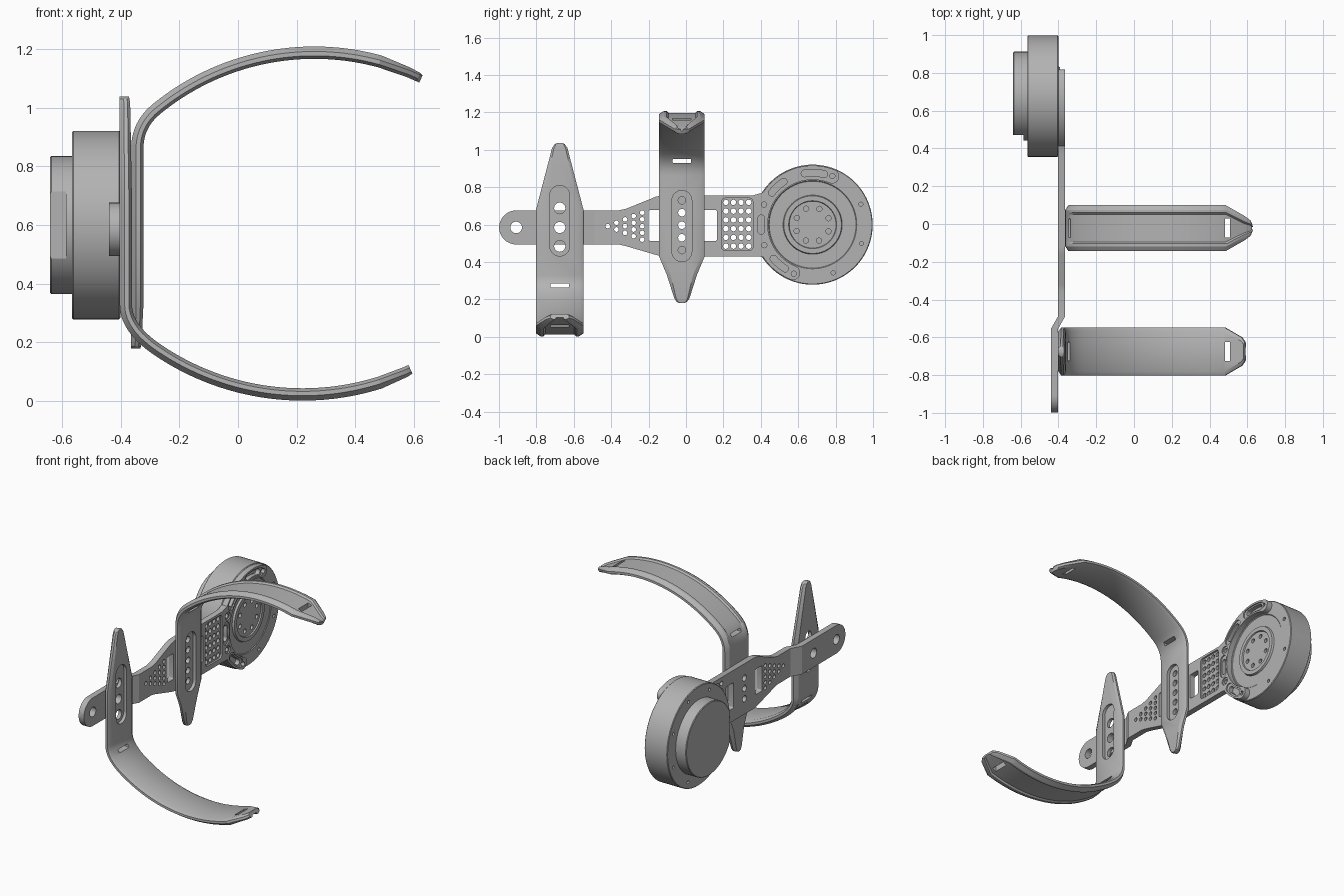
import bpy, bmesh
from math import sin, cos, pi, radians, sqrt
from mathutils import Vector

cube = bpy.data.objects.get("Cube")
if cube:
    bpy.data.objects.remove(cube, do_unlink=True)

grey = bpy.data.materials.new("satin grey")
grey.use_nodes = True
GREY = (0.45, 0.45, 0.45, 1)
grey.diffuse_color = GREY
grey.node_tree.nodes["Principled BSDF"].inputs["Base Color"].default_value = GREY

MY, MZ = 0.677, 0.60      # motor axis
AZ = 0.585                # arm centre height


def finish(name, bm):
    me = bpy.data.meshes.new(name)
    bm.to_mesh(me)
    bm.free()
    me.materials.append(grey)
    ob = bpy.data.objects.new(name, me)
    bpy.context.collection.objects.link(ob)
    return ob


def cut(ob, x0, x1, outlines):
    """Subtract prisms and bake; a second solver steps in if the first gives nothing."""
    bm = bmesh.new()
    for outline in outlines:
        prism(bm, outline, x0, x1)
    tool = finish("cutter", bm)
    tool.hide_render = True
    mod = ob.modifiers.new("cut", "BOOLEAN")
    mod.operation, mod.object = "DIFFERENCE", tool
    for solver in ("EXACT", "MANIFOLD"):
        mod.solver = solver
        graph = bpy.context.evaluated_depsgraph_get()
        me = bpy.data.meshes.new_from_object(ob.evaluated_get(graph))
        if me.polygons:
            break
    ob.modifiers.clear()
    if me.polygons:
        ob.data = me
    bpy.data.objects.remove(tool, do_unlink=True)


def smooth(ob):
    ob.data.shade_smooth()
    ob.data.set_sharp_from_angle(angle=radians(28))


def prism(bm, outline, x0, x1):
    """Extrude a counter-clockwise (y, z) outline along x."""
    a, b = [[bm.verts.new((x, y, z)) for y, z in outline] for x in (x0, x1)]
    bm.faces.new(a[::-1])
    bm.faces.new(b)
    for i in range(len(a)):
        j = (i + 1) % len(a)
        bm.faces.new((a[i], a[j], b[j], b[i]))


def arc(y, z, r, a0, a1, n=12):
    return [(y + r * cos(radians(a0 + (a1 - a0) * i / n)),
             z + r * sin(radians(a0 + (a1 - a0) * i / n))) for i in range(n + 1)]


def circle(y, z, r, n=24):
    return arc(y, z, r, 0, 360, n)[:-1]


def rect(y0, y1, z0, z1, r=0.01):
    return (arc(y1 - r, z1 - r, r, 0, 90, 4) + arc(y0 + r, z1 - r, r, 90, 180, 4)
            + arc(y0 + r, z0 + r, r, 180, 270, 4) + arc(y1 - r, z0 + r, r, 270, 360, 4))


def polar(r, a):
    return MY + r * cos(radians(a)), MZ + r * sin(radians(a))


def band(r, half, a0, a1):
    """Curved slot about the motor axis with round ends."""
    return (arc(MY, MZ, r + half, a0, a1, 24) + arc(*polar(r, a1), half, a1, a1 + 180)[1:-1]
            + arc(MY, MZ, r - half, a1, a0, 24) + arc(*polar(r, a0), half, a0 + 180, a0 + 360)[1:-1])


# Motor housing
bm = bmesh.new()
profile = [(-0.64, 0), (-0.64, 0.231), (-0.636, 0.235), (-0.565, 0.235), (-0.565, 0.317),
           (-0.561, 0.321), (-0.405, 0.321), (-0.401, 0.317), (-0.401, 0.236), (-0.405, 0.232),
           (-0.405, 0.158), (-0.392, 0.154), (-0.392, 0.128), (-0.4, 0.125), (-0.4, 0)]
vs = [bm.verts.new((x, MY, MZ + r)) for x, r in profile]
es = [bm.edges.new(p) for p in zip(vs, vs[1:])]
bmesh.ops.spin(bm, geom=vs + es, cent=(0, MY, MZ), axis=(1, 0, 0), angle=2 * pi, steps=96)
bmesh.ops.remove_doubles(bm, verts=bm.verts, dist=1e-5)
bmesh.ops.recalc_face_normals(bm, faces=bm.faces)
motor = finish("motor_housing", bm)
cut(motor, -0.43, -0.38, [circle(*polar(0.092, 22 + 45 * i), 0.014, 16) for i in range(8)]
    + [circle(*polar(0.28, a), 0.011, 16) for a in (23, -21, -67)])
cut(motor, -0.6, -0.54, [circle(*polar(0.28, 23 + 45 * i), 0.01, 16) for i in range(8)])
cut(motor, -0.7, -0.585, [rect(0.3, 0.472, 0.3, 0.9)])
smooth(motor)

# Arm with hooked motor bracket
X0, X1 = -0.403, -0.365
outline = (arc(MY, MZ, 0.316, 68, 147, 30)
           + [(0.36, 0.757), (-0.12, 0.757), (-0.16, 0.75), (-0.32, 0.685), (-0.36, 0.676)]
           + arc(-0.908, AZ, 0.091, 90, 270, 24)
           + [(-0.36, 0.494), (-0.32, 0.485), (-0.16, 0.438), (-0.12, 0.43), (0.36, 0.43)]
           + arc(MY, MZ, 0.316, 213, 248, 16)
           + arc(*polar(0.278, 248), 0.038, 248, 428)[1:-1]
           + arc(MY, MZ, 0.24, 248, 68, 48)
           + arc(*polar(0.278, 68), 0.038, -112, 68)[1:-1])
bm = bmesh.new()
prism(bm, outline, X0, X1)
for y in (-0.49, -0.555):
    bmesh.ops.bisect_plane(bm, geom=bm.verts[:] + bm.edges[:] + bm.faces[:],
                           plane_co=(0, y, 0), plane_no=(0, 1, 0))
for v in bm.verts:
    if v.co.y < -0.55:
        v.co.x -= 0.037
arm = finish("arm", bm)

# Shallow pockets in the arm
slots = [(74, 102), (121, 145), (170, 190), (218, 241)]
cut(arm, X1 - 0.012, X1 + 0.05, [rect(0.19, 0.358, 0.462, 0.742, 0.02)])
cut(arm, X1 - 0.008, X1 + 0.05, [band(0.277, 0.027, a0, a1) for a0, a1 in slots]
    + [circle(*polar(0.281, a), 0.025) for a in (157.5, 203)])

# Through holes in the arm: bolts, windows, triangle, grid and bracket
cut(arm, -0.5, -0.3, [circle(y, AZ, 0.031) for y in (-0.908, -0.675)]
    + [rect(y0, y1, 0.512, 0.678) for y0, y1 in ((-0.2, -0.135), (0.09, 0.166))]
    + [circle(-0.022, z, 0.02) for z in (0.53, 0.597, 0.664)])
cut(arm, -0.5, -0.3, [circle(-0.418 + 0.046 * col, 0.592 + 0.036 * (row - col / 2), 0.0125, 14)
                      for col in range(5) for row in range(col + 1)])
cut(arm, -0.5, -0.3, [circle(0.213 + 0.0407 * i, 0.485 + 0.0468 * j, 0.0145, 16)
                      for i in range(4) for j in range(6)])
cut(arm, -0.5, -0.3, [band(0.277, 0.018, a0 + 3, a1 - 3) for a0, a1 in slots]
    + [circle(*polar(0.281, a), 0.014, 16) for a in (68, 157.5, 203, 249)])
smooth(arm)


def strap(name, yc, back, bend, centre, radius, up, tip, tail, holes, hole_r, pocket, slot_z):
    """Tapered upright that bends into a curved cuff; tip and tail give half widths."""
    half, thick = tip[-1][1], 0.042
    cx, cz = centre

    def arc_z(x):
        return cz + up * sqrt(radius ** 2 - (x - cx) ** 2)

    path = [(back, z, w, 0) for z, w in tip] + [(back, (tip[-1][0] + bend) / 2, half, 0)]
    start = Vector((back, bend))
    end = Vector((-0.29, arc_z(-0.29)))
    slope = -(end.x - cx) / (end.y - cz)
    corner = Vector((back, end.y + slope * (back - end.x)))
    for i in range(10):
        t = i / 10
        p = start * (1 - t) ** 2 + corner * 2 * t * (1 - t) + end * t * t
        path.append((p.x, p.y, half, t))
    for i in range(33):
        x = end.x + (tail[0][0] - end.x) * i / 32
        path.append((x, arc_z(x), half, 1))
    path += [(x, arc_z(x), w, 1) for x, w in tail[1:]]

    # Sweep a rimmed, chamfered section along the path, thinner at both ends
    bm = bmesh.new()
    rings = []
    for i, (x, z, w, rim) in enumerate(path):
        a, b = path[max(i - 1, 0)], path[min(i + 1, len(path) - 1)]
        d = Vector((b[0] - a[0], b[1] - a[1])).normalized()
        n = Vector((d.y, -d.x)) * up          # towards the wearer
        k = min(1, w / 0.08)
        low = 0.016 * (1 - w / half) * rim
        top = thick * (0.7 + 0.3 * max(k, rim))
        side = [(w - 0.02 * k, top), (w, top * 0.75), (w, max(low, top * 0.4)),
                (w - 0.026 * k, low), (w - 0.04 * k, low), (w - 0.05 * k, low + 0.01 * rim)]
        loop = side + [(-u, h) for u, h in reversed(side)]
        rings.append([bm.verts.new((x + n.x * h, yc + u, z + n.y * h)) for u, h in loop])
    for r, s in zip(rings, rings[1:]):
        for i in range(len(r)):
            j = (i + 1) % len(r)
            bm.faces.new((r[i], r[j], s[j], s[i]))
    bm.faces.new(rings[0])
    bm.faces.new(rings[-1])
    bmesh.ops.recalc_face_normals(bm, faces=bm.faces)
    ob = finish(name, bm)

    # Stadium pocket, bolt holes and strap slots
    face = back + thick
    z0, z1 = pocket
    cut(ob, face - 0.02, face + 0.1,
        [arc(yc, z1 - 0.053, 0.053, 0, 180) + arc(yc, z0 + 0.053, 0.053, 180, 360)])
    zs = arc_z(0.5)
    cut(ob, back - 0.05, face + 0.05, [circle(yc, z, hole_r) for z in holes])
    cut(ob, -0.48, -0.26, [rect(yc - 0.05, yc + 0.05, slot_z - 0.01, slot_z + 0.01, 0.004)])
    cut(ob, 0.482, 0.508, [rect(yc - 0.05, yc + 0.05, zs - 0.09, zs + 0.09, 0.004)])
    smooth(ob)


strap("lower_cuff", -0.675, -0.403, 0.33, (0.22, 0.902), 0.9, -1,
      [(1.037, 0.012), (1.03, 0.027), (1.01, 0.041), (0.68, 0.127)],
      [(0.49, 0.127), (0.58, 0.075), (0.598, 0.05)],
      (0.485, 0.585, 0.688), 0.03, (0.432, 0.81), 0.275)
strap("upper_cuff", -0.022, -0.364, 0.86, (0.26, 0.338), 0.87, 1,
      [(0.18, 0.012), (0.187, 0.027), (0.207, 0.041), (0.33, 0.08), (0.43, 0.122)],
      [(0.49, 0.122), (0.59, 0.065), (0.625, 0.04), (0.635, 0.015)],
      (0.464, 0.53, 0.597, 0.664, 0.73), 0.02, (0.402, 0.783), 0.94)
